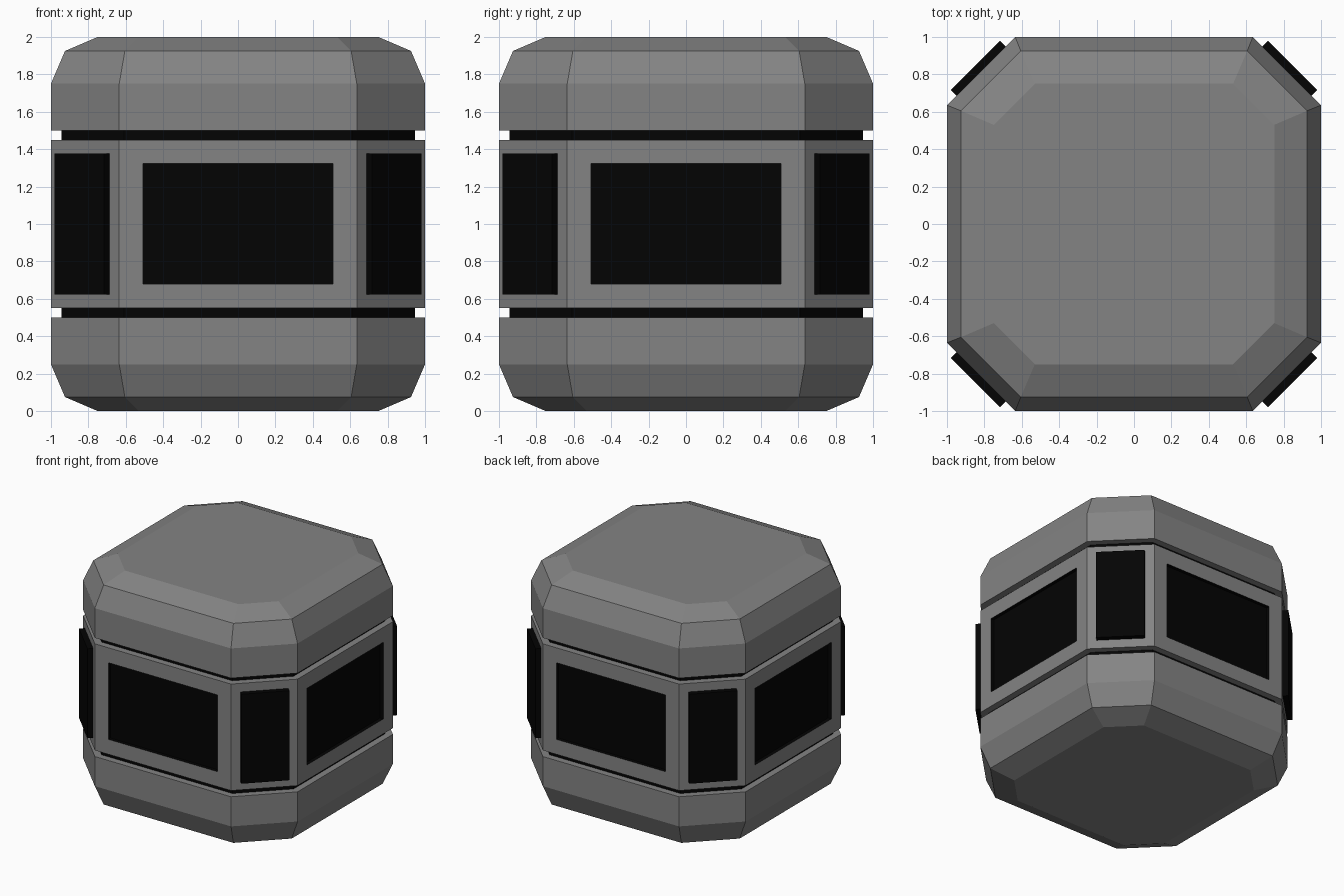
import bpy, bmesh

if "Cube" in bpy.data.objects:
    bpy.data.objects.remove(bpy.data.objects["Cube"])


def material(name, v):
    m = bpy.data.materials.new(name)
    m.diffuse_color = (v, v, v, 1)
    m.use_nodes = True
    m.node_tree.nodes["Principled BSDF"].inputs["Base Color"].default_value = m.diffuse_color
    return m


grey = material("dark_grey", 0.23)
black = material("black", 0.001)


def loft(rings):
    """Stack chamfered-square rings (half width, corner start, z) into a closed solid."""
    bm = bmesh.new()
    loops = []
    for w, c, z in rings:
        pts = [(w, -c), (w, c), (c, w), (-c, w), (-w, c), (-w, -c), (-c, -w), (c, -w)]
        loops.append([bm.verts.new((x, y, z)) for x, y in pts])
    for a, b in zip(loops, loops[1:]):
        for i in range(8):
            j = (i + 1) % 8
            bm.faces.new((a[i], a[j], b[j], b[i]))
    bm.faces.new(loops[0][::-1])
    bm.faces.new(loops[-1])
    bmesh.ops.recalc_face_normals(bm, faces=bm.faces)
    return bm


def finish(name, bm, mats):
    me = bpy.data.meshes.new(name)
    bm.to_mesh(me)
    bm.free()
    for m in mats:
        me.materials.append(m)
    ob = bpy.data.objects.new(name, me)
    bpy.context.collection.objects.link(ob)


# Rounded end caps, mirrored about mid height
cap = [(1, 0.635, 0.5), (1, 0.635, 0.25), (0.925, 0.605, 0.075), (0.75, 0.53, 0)]
finish("bottom_cap", loft(cap), [grey])
finish("top_cap", loft([(w, c, 2 - z) for w, c, z in cap]), [grey])

# Dark seams between the shells
for name, z in (("lower_seam", 0.5), ("upper_seam", 1.45)):
    finish(name, loft([(0.945, 0.61, z), (0.945, 0.61, z + 0.052)]), [black])

# Middle shell: recessed panels on the flat sides, raised panels on the corners
bm = loft([(1, 0.635, 0.552), (1, 0.635, 1.45)])
bm.normal_update()
sides = [f for f in bm.faces if abs(f.normal.z) < 0.5]
flat = [f for f in sides if max(abs(f.normal.x), abs(f.normal.y)) > 0.9]
corner = [f for f in sides if f not in flat]
for faces, border, depth in ((flat, 0.126, -0.03), (corner, 0.072, 0.044)):
    bmesh.ops.inset_individual(bm, faces=faces, thickness=border, use_even_offset=True)
    walls = bmesh.ops.inset_individual(bm, faces=faces, thickness=0, depth=depth)["faces"]
    for f in faces + walls:
        f.material_index = 1
finish("middle_shell", bm, [grey, black])
